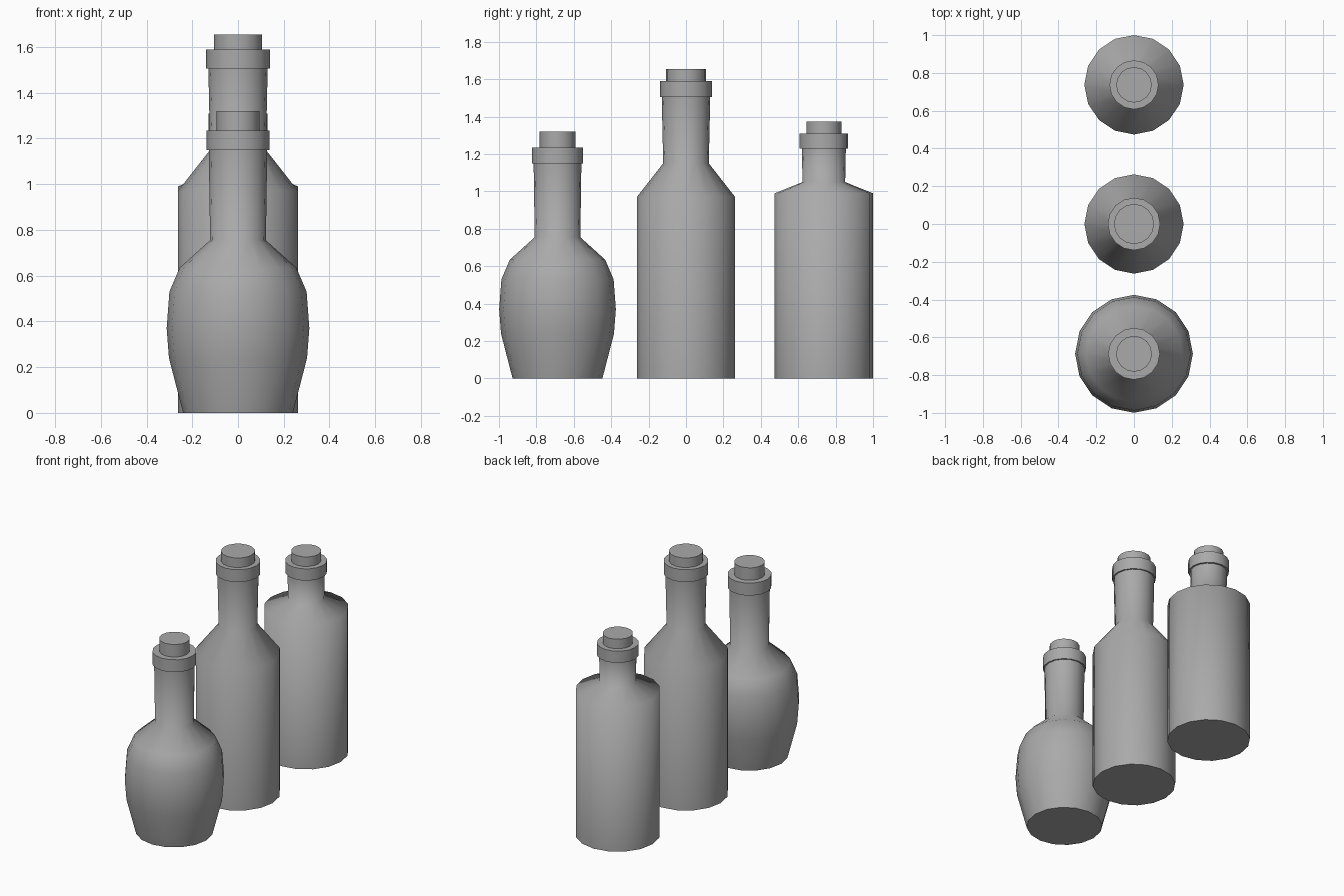
import bpy
import bmesh
import math

SIDES = 16

cube = bpy.data.objects.get("Cube")
if cube:
    bpy.data.objects.remove(cube, do_unlink=True)

grey = bpy.data.materials.new("plain_grey")
grey.use_nodes = True
colour = (0.4, 0.4, 0.4, 1)
grey.diffuse_color = colour
grey.node_tree.nodes["Principled BSDF"].inputs["Base Color"].default_value = colour


def lathe(name, y, profile, smooth_angle):
    """Turn a closed solid from (radius, height) points around an upright axis."""
    bm = bmesh.new()
    rings = []
    for r, z in profile:
        turns = [2 * math.pi * i / SIDES for i in range(SIDES)]
        rings.append([bm.verts.new((r * math.cos(a), r * math.sin(a), z)) for a in turns])
    for low, high in zip(rings, rings[1:]):
        for i in range(SIDES):
            j = (i + 1) % SIDES
            bm.faces.new((low[i], low[j], high[j], high[i]))
    bm.faces.new(rings[0][::-1])
    bm.faces.new(rings[-1])
    mesh = bpy.data.meshes.new(name)
    bm.to_mesh(mesh)
    bm.free()
    mesh.materials.append(grey)
    obj = bpy.data.objects.new(name, mesh)
    obj.location.y = y
    bpy.context.collection.objects.link(obj)
    bpy.ops.object.select_all(action="DESELECT")
    obj.select_set(True)
    bpy.context.view_layer.objects.active = obj
    bpy.ops.object.shade_smooth_by_angle(angle=math.radians(smooth_angle))


def bottle(name, y, body, collar, cork):
    """Glass body, ring around the mouth and stopper on top."""
    collar_r, collar_low, collar_top = collar
    cork_r, cork_top = cork
    lathe(name + "_body", y, body, 72)
    lathe(name + "_collar", y, [(collar_r, collar_low), (collar_r, collar_top)], 40)
    lathe(name + "_cork", y, [(cork_r, collar_top - 0.02), (cork_r, cork_top)], 40)


# Round-bellied bottle at the front
bottle("round_bottle", -0.687,
       [(0.24, 0), (0.302, 0.24), (0.312, 0.37), (0.30, 0.53),
        (0.255, 0.635), (0.122, 0.755), (0.128, 1.17)],
       (0.137, 1.15, 1.235), (0.095, 1.32))

# Tall bottle with sloping shoulders in the middle
bottle("tall_bottle", 0,
       [(0.263, 0), (0.263, 0.97), (0.122, 1.15), (0.13, 1.52)],
       (0.139, 1.505, 1.59), (0.106, 1.655))

# Straight bottle with a short neck at the back
bottle("short_neck_bottle", 0.737,
       [(0.263, 0), (0.263, 0.99), (0.114, 1.05), (0.118, 1.25)],
       (0.13, 1.23, 1.31), (0.094, 1.375))
